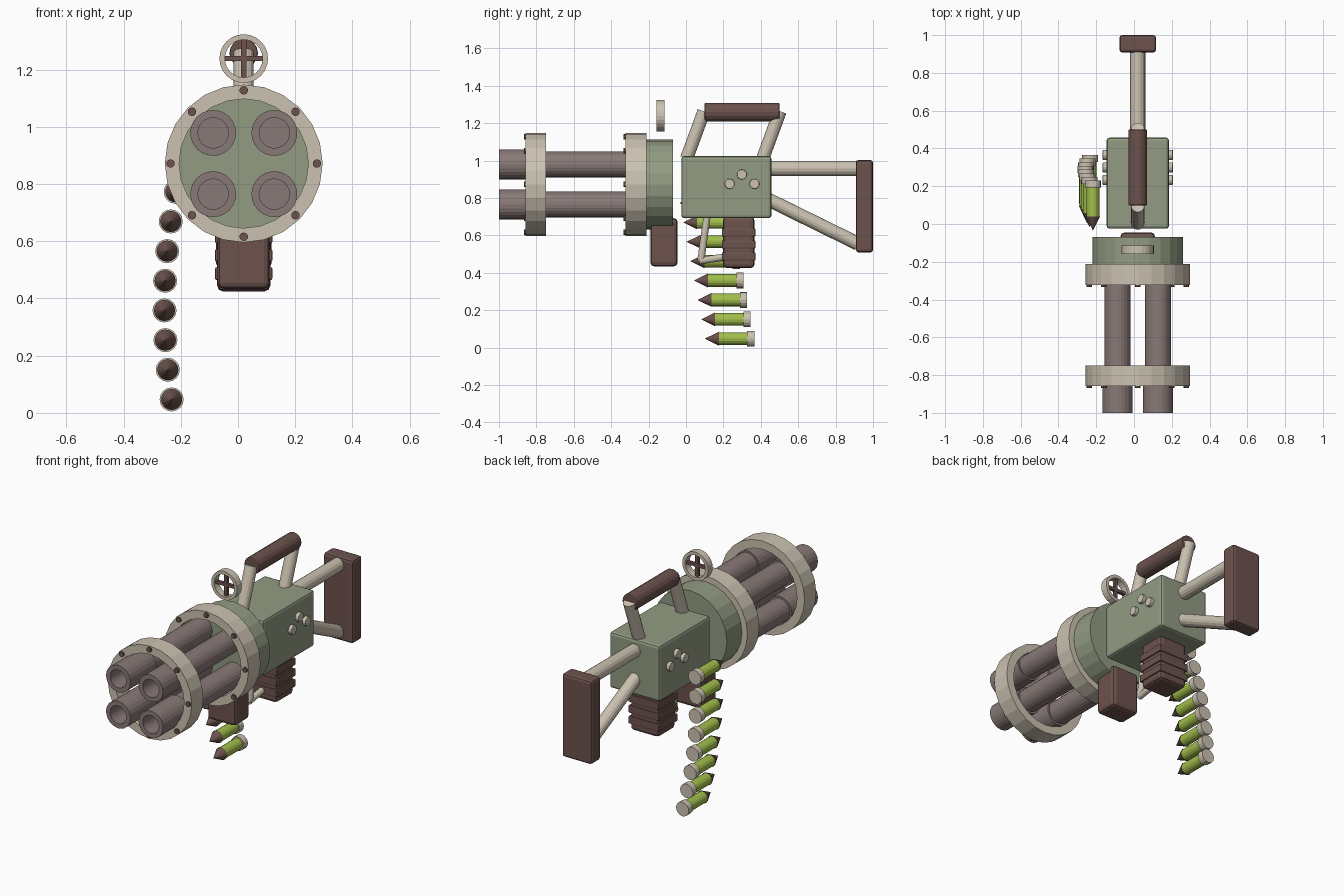
import bpy, bmesh, math
from mathutils import Vector, Matrix

if "Cube" in bpy.data.objects:
    bpy.data.objects.remove(bpy.data.objects["Cube"])


def material(name, *rgb):
    m = bpy.data.materials.new(name)
    m.use_nodes = True
    m.diffuse_color = (*rgb, 1)
    m.node_tree.nodes["Principled BSDF"].inputs["Base Color"].default_value = (*rgb, 1)
    return m


BEIGE = material("beige metal", 0.60, 0.54, 0.44)
GREEN = material("olive green", 0.29, 0.33, 0.225)
BROWN = material("dark brown", 0.15, 0.085, 0.075)
STEEL = material("brown grey steel", 0.25, 0.195, 0.185)
LIME = material("lime green", 0.36, 0.52, 0.07)

CX, AXIS_Z = 0.02, 0.872  # centre line of the body and of the barrel cluster


def finish(name, bm, *mats):
    bmesh.ops.remove_doubles(bm, verts=bm.verts, dist=1e-5)
    bmesh.ops.recalc_face_normals(bm, faces=bm.faces)
    mesh = bpy.data.meshes.new(name)
    bm.to_mesh(mesh)
    bm.free()
    for m in mats:
        mesh.materials.append(m)
    ob = bpy.data.objects.new(name, mesh)
    bpy.context.collection.objects.link(ob)
    return ob


def box(name, mat, x, y, z, bevel=0.015):
    """Bevelled box between (low, high) limits on each axis."""
    bm = bmesh.new()
    bmesh.ops.create_cube(bm, size=1)
    for v in bm.verts:
        v.co = [(a + b) / 2 + c * (b - a) for c, (a, b) in zip(v.co, (x, y, z))]
    if bevel:
        bmesh.ops.bevel(bm, geom=bm.edges[:], offset=bevel, segments=2,
                        profile=0.5, affect='EDGES')
    return finish(name, bm, mat)


def rod(name, mat, start, end, r, sides=16, bevel=0):
    """Capped cylinder between two points."""
    a, b = Vector(start), Vector(end)
    bm = bmesh.new()
    turn = (b - a).to_track_quat('Z', 'Y').to_matrix().to_4x4()
    bmesh.ops.create_cone(bm, cap_ends=True, segments=sides, radius1=r, radius2=r,
                          depth=(b - a).length,
                          matrix=Matrix.Translation((a + b) / 2) @ turn)
    if bevel:
        rims = [e for f in bm.faces if len(f.verts) > 4 for e in f.edges]
        bmesh.ops.bevel(bm, geom=rims, offset=bevel, segments=2, profile=0.5, affect='EDGES')
    return finish(name, bm, mat)


def lathe(name, mats, profile, x, z, sides=24, bands=None):
    """Turn (radius, y) points around an axis along y; bands gives a material per span."""
    bm = bmesh.new()
    rings = []
    for r, y in profile:
        rings.append([bm.verts.new((x + r * math.cos(t), y, z + r * math.sin(t)))
                      for t in (2 * math.pi * i / sides for i in range(sides))])
    for k in range(len(rings) - 1):
        a, b = rings[k], rings[k + 1]
        for i in range(sides):
            j = (i + 1) % sides
            f = bm.faces.new((a[i], a[j], b[j], b[i]))
            f.material_index = bands[k] if bands else 0
    bmesh.ops.dissolve_degenerate(bm, edges=bm.edges[:], dist=1e-6)
    return finish(name, bm, *mats)


def hoop(name, mat, outer, inner, y0, y1, x, z, sides=24):
    return lathe(name, [mat], [(outer, y0), (outer, y1), (inner, y1), (inner, y0), (outer, y0)],
                 x, z, sides)


# Clamp rings with eight bolts each
for label, y0, y1 in (("front", -0.857, -0.748), ("rear", -0.323, -0.211)):
    hoop(label + "_clamp_ring", BEIGE, 0.276, 0.226, y0, y1, CX, AXIS_Z)
    for i in range(8):
        t = i * math.pi / 4
        bx, bz = CX + 0.256 * math.cos(t), AXIS_Z + 0.256 * math.sin(t)
        rod(f"{label}_ring_bolt_{i + 1}", BROWN, (bx, y0 - 0.01, bz), (bx, y0 + 0.01, bz), 0.015, 10)

# Four barrels with thicker hollow muzzles
for i, (sx, sz) in enumerate(((-1, -1), (-1, 1), (1, -1), (1, 1))):
    lathe(f"barrel_{i + 1}", [STEEL],
          [(0, -0.8), (0.053, -0.8), (0.053, -1), (0.08, -1), (0.08, -0.755),
           (0.069, -0.755), (0.069, -0.2), (0, -0.2)],
          CX + sx * 0.107, AXIS_Z + sz * 0.107)

# Drum behind the barrels and main body
rod("barrel_drum", GREEN, (CX, -0.215, AXIS_Z), (CX, -0.07, AXIS_Z), 0.24, 24)
box("body", GREEN, (CX - 0.165, CX + 0.165), (-0.025, 0.457), (0.692, 1.024))
for side, label in ((-1, "right"), (1, "left")):
    for i, (y, z) in enumerate(((0.233, 0.875), (0.299, 0.925), (0.366, 0.875))):
        rod(f"{label}_body_stud_{i + 1}", BEIGE, (CX + side * 0.15, y, z),
            (CX + side * 0.186, y, z), 0.027, 12, 0.004)

# Carrying handle
for label, y in (("front", 0.003), ("rear", 0.41)):
    rod(label + "_handle_post", BEIGE, (CX, y, 1.01), (CX, y + 0.093, 1.263), 0.035)
rod("carrying_handle", BROWN, (CX, 0.099, 1.258), (CX, 0.5, 1.258), 0.05, 16, 0.006)

# Shoulder stock
rod("stock_upper_tube", BEIGE, (CX, 0.44, 0.957), (CX, 0.92, 0.957), 0.04)
rod("stock_lower_tube", BEIGE, (CX, 0.44, 0.791), (CX, 0.92, 0.555), 0.037)
box("shoulder_pad", BROWN, (CX - 0.097, CX + 0.097), (0.908, 1.0), (0.508, 1.003))

# Front grip, ridged rear grip and trigger guard
box("front_grip", BROWN, (CX - 0.091, CX + 0.091), (-0.19, -0.045), (0.434, 0.692), 0.02)
box("rear_grip", BROWN, (CX - 0.093, CX + 0.093), (0.198, 0.366), (0.425, 0.7), 0.02)
for i in range(3):
    z = 0.615 - i * 0.064
    box(f"rear_grip_ridge_{i + 1}", BROWN, (CX - 0.1, CX + 0.1), (0.192, 0.371),
        (z - 0.022, z + 0.022), 0.005)
rod("trigger_guard_front", BEIGE, (CX, 0.113, 0.705), (CX, 0.079, 0.46), 0.019, 12)
rod("trigger_guard_base", BEIGE, (CX, 0.07, 0.463), (CX, 0.22, 0.486), 0.019, 12)

# Ring sight with cross hairs
SIGHT_Z, SIGHT_Y = 1.239, -0.137
hoop("sight_ring", BEIGE, 0.085, 0.066, -0.158, -0.115, CX, SIGHT_Z)
for label, dx, dz in (("horizontal", 0.068, 0.009), ("vertical", 0.009, 0.068)):
    box(f"sight_{label}_bar", BROWN, (CX - dx, CX + dx), (SIGHT_Y - 0.009, SIGHT_Y + 0.009),
        (SIGHT_Z - dz, SIGHT_Z + dz), 0)

# Hanging curved row of cartridges
for i in range(8):
    z = 0.773 - i * 0.1037
    x = -0.257 + 0.0026 * (i - 3.9) ** 2
    y = -0.035 + i * 0.0193
    lathe(f"cartridge_{i + 1}", [BROWN, LIME, BEIGE],
          [(0, y), (0.037, y + 0.075), (0.034, y + 0.075), (0.034, y + 0.227),
           (0.042, y + 0.227), (0.042, y + 0.265), (0, y + 0.265)],
          x, z, 16, (0, 0, 1, 2, 2, 2))
